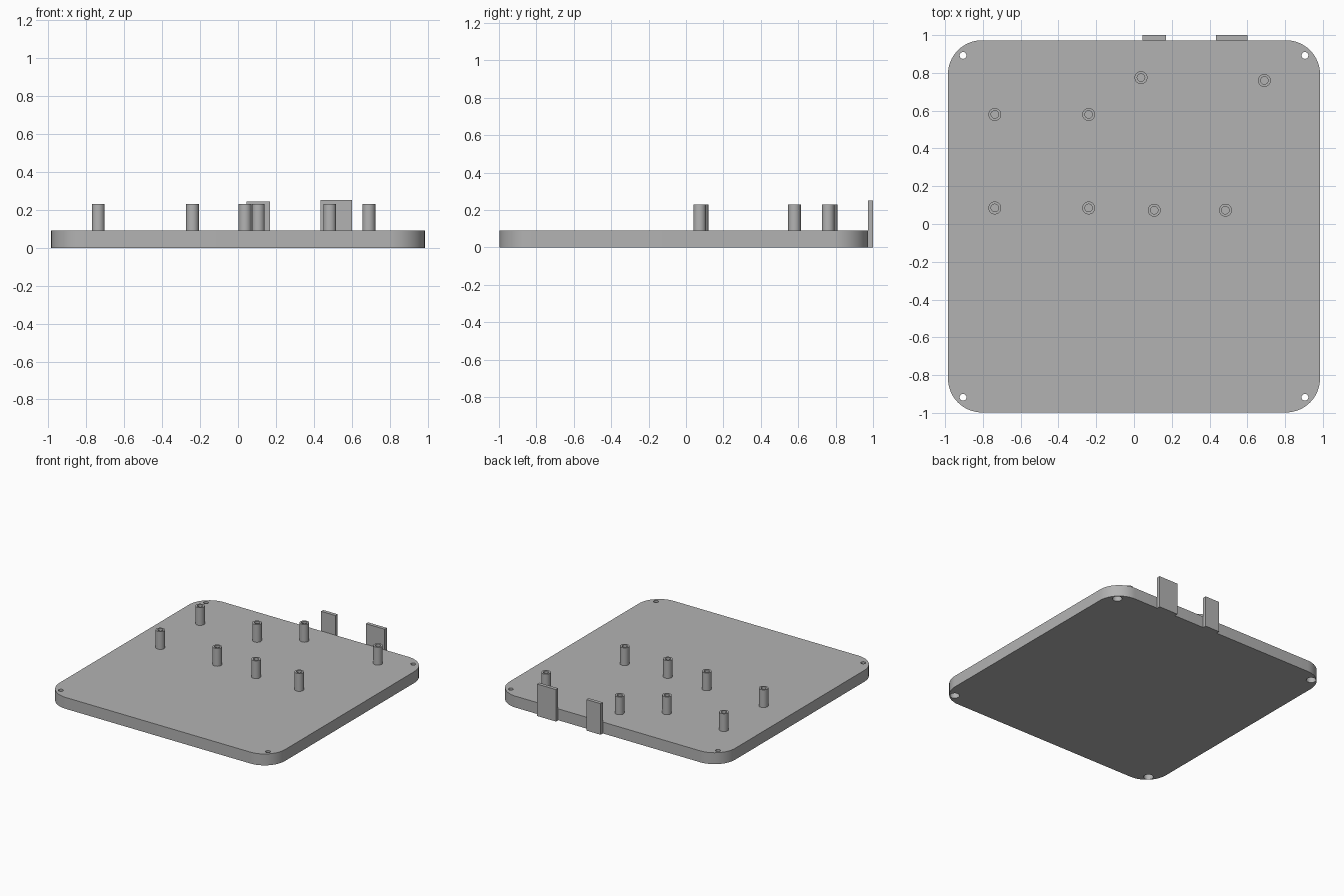
import bpy, bmesh, math
from mathutils import Matrix

cube = bpy.data.objects.get("Cube")
if cube:
    bpy.data.objects.remove(cube, do_unlink=True)

grey = bpy.data.materials.new("plain grey")
grey.use_nodes = True
GREY = (0.45, 0.45, 0.45, 1)
grey.diffuse_color = GREY
grey.node_tree.nodes["Principled BSDF"].inputs["Base Color"].default_value = GREY

HALF, CENTRE_Y, THICK, CORNER = 0.985, -0.0125, 0.09, 0.18


def finish(bm, name):
    bmesh.ops.recalc_face_normals(bm, faces=bm.faces)
    mesh = bpy.data.meshes.new(name)
    bm.to_mesh(mesh)
    bm.free()
    mesh.materials.append(grey)
    obj = bpy.data.objects.new(name, mesh)
    bpy.context.collection.objects.link(obj)
    return obj


def select(obj):
    bpy.ops.object.select_all(action='DESELECT')
    obj.select_set(True)
    bpy.context.view_layer.objects.active = obj


def smooth(obj):
    select(obj)
    bpy.ops.object.shade_smooth_by_angle(angle=math.radians(35))


def lathe(name, profile, x, y, steps=32):
    """Revolve (radius, height) points around a vertical axis."""
    bm = bmesh.new()
    verts = [bm.verts.new((r, 0, z)) for r, z in profile]
    edges = [bm.edges.new(pair) for pair in zip(verts, verts[1:])]
    bmesh.ops.spin(bm, geom=verts + edges, cent=(0, 0, 0), axis=(0, 0, 1),
                   angle=math.tau, steps=steps)
    bmesh.ops.remove_doubles(bm, verts=bm.verts, dist=0.0005)
    obj = finish(bm, name)
    obj.data.transform(Matrix.Translation((x, y, 0)))
    return obj


def box(name, x0, x1, y0, y1, z0, z1):
    bm = bmesh.new()
    size = Matrix.Diagonal((x1 - x0, y1 - y0, z1 - z0, 1))
    middle = Matrix.Translation(((x0 + x1) / 2, (y0 + y1) / 2, (z0 + z1) / 2))
    bmesh.ops.create_cube(bm, size=1, matrix=middle @ size)
    return finish(bm, name)


# Base plate with rounded corners
bm = bmesh.new()
outline = []
inner = HALF - CORNER
for i, (sx, sy) in enumerate([(1, 1), (-1, 1), (-1, -1), (1, -1)]):
    for k in range(17):
        a = (i + k / 16) * math.pi / 2
        outline.append(bm.verts.new((sx * inner + CORNER * math.cos(a),
                                     CENTRE_Y + sy * inner + CORNER * math.sin(a), 0)))
face = bm.faces.new(outline)
top = bmesh.ops.extrude_face_region(bm, geom=[face])["geom"]
bmesh.ops.translate(bm, vec=(0, 0, THICK),
                    verts=[v for v in top if isinstance(v, bmesh.types.BMVert)])
plate = finish(bm, "base_plate")

# Stepped screw holes, wider on the underside
HOLE = [(0, -0.02), (0.035, -0.02), (0.035, 0.05), (0.018, 0.05), (0.018, 0.12), (0, 0.12)]
for sx in (-1, 1):
    for sy in (-1, 1):
        cutter = lathe("screw_hole_cutter", HOLE, sx * 0.905, CENTRE_Y + sy * 0.905)
        cutter.hide_render = True
        mod = plate.modifiers.new("screw_hole", 'BOOLEAN')
        mod.operation, mod.solver, mod.object = 'DIFFERENCE', 'EXACT', cutter
        select(plate)
        bpy.ops.object.modifier_apply(modifier=mod.name)
        bpy.data.objects.remove(cutter, do_unlink=True)
smooth(plate)

# Hollow standoff posts for the boards
POST = [(0, 0.08), (0.034, 0.08), (0.034, 0.23), (0.02, 0.23), (0.02, THICK), (0, THICK)]
spots = [(x, y) for x in (-0.737, -0.24) for y in (0.085, 0.58)]
spots += [(0.037, 0.775), (0.69, 0.76), (0.107, 0.073), (0.484, 0.073)]
for n, (x, y) in enumerate(spots, 1):
    smooth(lathe(f"standoff_{n}", POST, x, y))

# Upright tabs on the back edge
box("small_back_tab", 0.045, 0.17, 0.9725, 1, 0, 0.245)
box("large_back_tab", 0.435, 0.6, 0.9725, 1, 0, 0.252)
